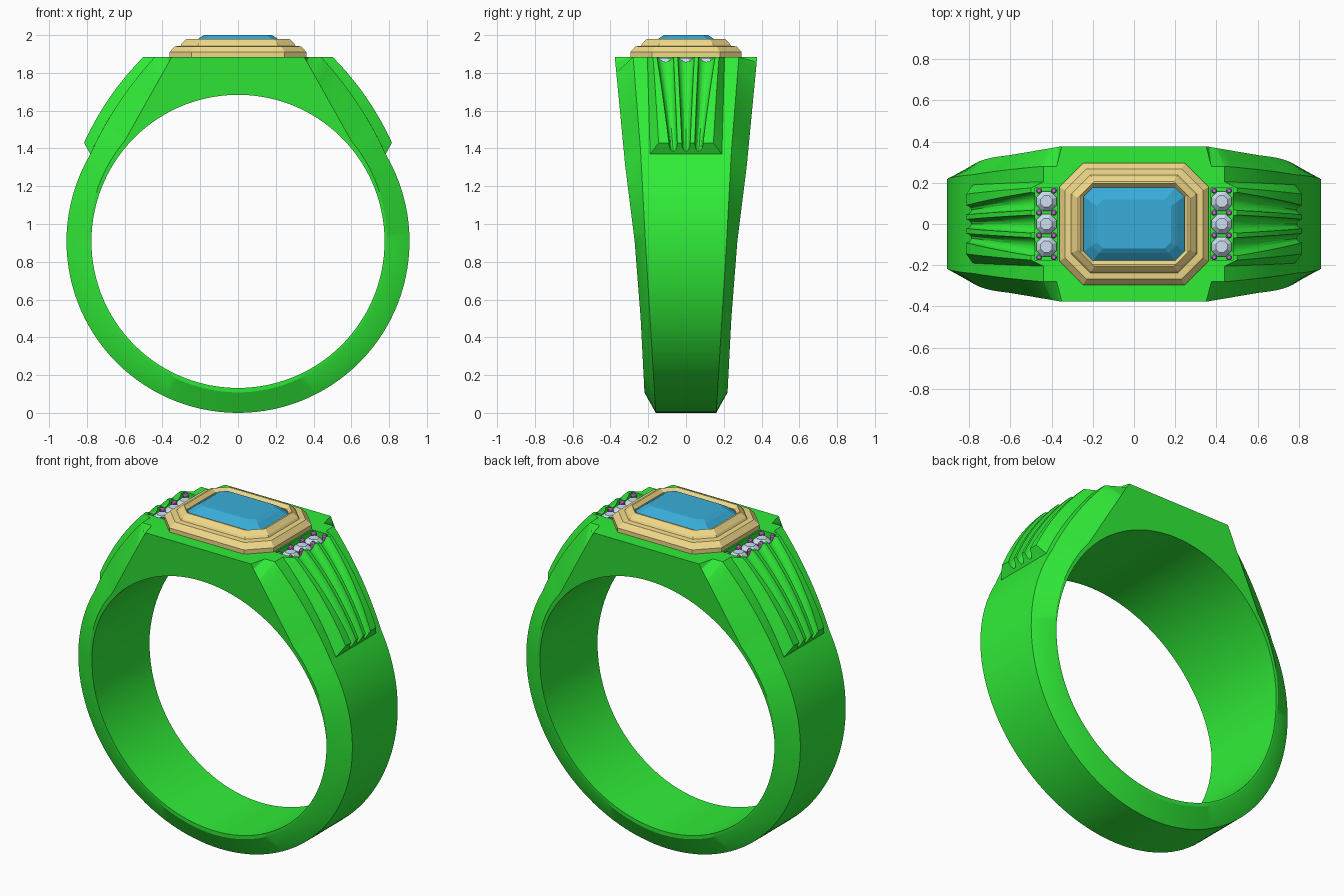
import bpy, bmesh, math

if "Cube" in bpy.data.objects:
    bpy.data.objects.remove(bpy.data.objects["Cube"])

C = 0.908                      # height of the ring centre
R_OUT, R_IN, TOP = 0.908, 0.776, 1.885


def material(name, rgb):
    m = bpy.data.materials.new(name)
    m.diffuse_color = (*rgb, 1)
    m.use_nodes = True
    m.node_tree.nodes["Principled BSDF"].inputs["Base Color"].default_value = m.diffuse_color
    return m


GREEN = material("green_metal", (0.03, 0.85, 0.04))
GOLD = material("gold_metal", (0.88, 0.70, 0.25))
BLUE = material("blue_stone", (0.04, 0.42, 0.70))
PALE = material("pale_stone", (0.62, 0.74, 0.88))
PURPLE = material("purple_metal", (0.50, 0.18, 0.62))


def loft(name, rings, mat, closed=False, smooth=None):
    """Skin a list of equal-length point loops; cap the ends or close the loop."""
    bm = bmesh.new()
    vs = [[bm.verts.new(p) for p in r] for r in rings]
    n = len(rings[0])
    for i in range(len(rings) if closed else len(rings) - 1):
        a, b = vs[i], vs[(i + 1) % len(rings)]
        for j in range(n):
            k = (j + 1) % n
            bm.faces.new((a[j], a[k], b[k], b[j]))
    if not closed:
        bm.faces.new(vs[0])
        bm.faces.new(vs[-1])
    bmesh.ops.remove_doubles(bm, verts=bm.verts, dist=1e-5)
    bmesh.ops.recalc_face_normals(bm, faces=bm.faces)
    me = bpy.data.meshes.new(name)
    bm.to_mesh(me)
    bm.free()
    ob = bpy.data.objects.new(name, me)
    bpy.context.collection.objects.link(ob)
    me.materials.append(mat)
    if smooth:
        bpy.ops.object.select_all(action='DESELECT')
        bpy.context.view_layer.objects.active = ob
        ob.select_set(True)
        bpy.ops.object.shade_smooth_by_angle(angle=math.radians(smooth))
    return ob


def interp(keys, x):
    for (a, u), (b, v) in zip(keys, keys[1:]):
        if x <= b:
            return u + (v - u) * max(0, (x - a) / (b - a))
    return keys[-1][1]


def arc(p, q, bulge, t):
    """Point on a gently bowed line from p to q."""
    dx, dz = q[0] - p[0], q[1] - p[1]
    k = bulge * 4 * t * (1 - t) / math.hypot(dx, dz)
    return p[0] + dx * t + dz * k, p[1] + dz * t - dx * k


def ray(poly, a):
    """Where a ray at angle a from the ring centre meets a polyline."""
    c, s = math.cos(a), math.sin(a)
    for p, q in zip(poly, poly[1:]):
        if math.atan2(q[1] - C, q[0]) >= a - 1e-7:
            dx, dz, pz = q[0] - p[0], q[1] - p[1], p[1] - C
            r = (p[0] * dz - pz * dx) / (c * dz - s * dx)
            return r * c, C + r * s


# ring body: shank with chamfered sides rising to a flat top
SH0, SH1 = (0.782, 1.37), (0.44, TOP)
shoulder = [arc(SH0, SH1, 0.025, i / 12) for i in range(13)] + [(0, TOP)]
M0, M1 = (0.60, 1.44), (0.35, TOP)
side_line = [M0, M1, (0, TOP)]
a_sh0, a_sh1, a_m0, a_m1 = [math.atan2(p[1] - C, p[0]) for p in (SH0, SH1, M0, M1)]
MID_W = [(0, .215), (.11, .22), (.5, .24), (.91, .272), (1.31, .322), (TOP, .377)]
OUT_W = [(0, .16), (.91, .215), (1.38, .24), (TOP, .28)]


def section(a, sx):
    c, s = math.cos(a), math.sin(a)
    inner = (R_IN * c, C + R_IN * s)
    outer = ray(shoulder, a) if a > a_sh0 else (R_OUT * c, C + R_OUT * s)
    if a > a_m0:
        mid = ray(side_line, a)
    else:
        r = interp([(-math.pi / 2, .80), (0, .786), (a_m0, math.hypot(M0[0], M0[1] - C))], a)
        mid = (r * c, C + r * s)
    wo = .377 if a > a_m1 - 1e-6 else interp(OUT_W, outer[1])
    half = [(outer, wo), (mid, interp(MID_W, mid[1])), (inner, interp(MID_W, inner[1]))]
    return ([(sx * p[0], w, p[1]) for p, w in half]
            + [(sx * p[0], -w, p[1]) for p, w in reversed(half)])


N = 60
angles = sorted([-math.pi / 2 + math.pi * i / N for i in range(N + 1)] + [a_sh0, a_sh1, a_m0, a_m1])
rings = [section(a, 1) for a in angles] + [section(a, -1) for a in angles[-2:0:-1]]
body = loft("ring_body", rings, GREEN, closed=True, smooth=25)


# fluted shoulder panels: raised pads with three fanned grooves
def panel_section(t, sx, flat=False):
    b = arc((0.782, 1.37), SH1, 0.025, t)
    c = arc((0.815, 1.43), (0.50, TOP), 0.025, t)
    base, crown = 0.19 + 0.015 * t, 0.145 + 0.03 * t
    pitch, g = 0.068 + 0.042 * t, 0.022 + 0.022 * t
    prof = [(-base, -0.5), (-base, 0), (-crown, 1)]
    for k in (-1, 0, 1):
        for i in range(9):
            u = math.pi * i / 8
            prof.append((k * pitch - g * math.cos(u), 1 - 0.75 * math.sin(u)))
    prof += [(crown, 1), (base, 0), (base, -0.5)]
    pts = []
    for y, h in prof:
        if flat:
            h = min(h, 0)
        pts.append((sx * (b[0] + h * (c[0] - b[0])), y, b[1] + h * (c[1] - b[1])))
    return pts


panels = []
for sx, side in ((1, "right"), (-1, "left")):
    secs = [panel_section(0, sx, True)] + [panel_section(i / 14, sx) for i in range(15)]
    panels.append(loft("fluted_panel_" + side, secs, GREEN, smooth=25))


def octagon(hx, hy, cut, z, cx=0):
    q = [(hx, hy - cut), (hx - cut, hy)]
    pts = q + [(-x, y) for x, y in q[::-1]]
    pts += [(-x, -y) for x, y in pts]
    return [(cx + x, y, z) for x, y in pts]


def disc(x, y, r, z, n):
    return [(x + r * math.cos(2 * math.pi * (i + .5) / n),
             y + r * math.sin(2 * math.pi * (i + .5) / n), z) for i in range(n)]


# recesses for the side stones, cut from the body and panels
for sx in (1, -1):
    box = [[(sx * x, y, z) for x, y in ((.37, -.175), (.48, -.175), (.48, .175), (.37, .175))]
           for z in (1.84, 1.95)]
    cutter = loft("seat_cutter", box, GREEN)
    cutter.hide_render = True
    for ob in [body] + panels:
        mod = ob.modifiers.new("seat", 'BOOLEAN')
        mod.operation, mod.solver, mod.object = 'DIFFERENCE', 'EXACT', cutter
        bpy.context.view_layer.objects.active = ob
        bpy.ops.object.modifier_apply(modifier=mod.name)
    bpy.data.objects.remove(cutter)

# stepped octagonal bezel
steps = [(.362, .295, .115, 1.87), (.362, .295, .115, 1.91), (.335, .268, .105, 1.94),
         (.305, .238, .092, 1.943), (.298, .231, .09, 1.955), (.272, .206, .08, 1.98),
         (.262, .196, .06, 1.98), (.244, .178, .045, 1.96), (.244, .178, .045, 1.87)]
loft("bezel", [octagon(*s) for s in steps], GOLD, closed=True)

# large step-cut centre stone
cuts = [(.10, .05, .02, 1.80), (.246, .18, .045, 1.93), (.246, .18, .045, 1.95),
        (.205, .14, .035, 1.985), (.18, .118, .03, 2.0)]
loft("centre_stone", [octagon(*s) for s in cuts], BLUE)

# side stones and their prongs
for sx, side in ((1, "right"), (-1, "left")):
    x = sx * 0.425
    for i, y in enumerate((-.11, 0, .11)):
        gem = [disc(x, y, r, z, 8) for r, z in ((.01, 1.80), (.052, 1.852), (.052, 1.857), (.03, 1.878))]
        loft(f"side_stone_{side}_{i}", gem, PALE)
    for i, y in enumerate((-.162, -.055, .055, .162)):
        for j, dx in enumerate((-.036, .036)):
            prong = [disc(x + dx, y, r, z, 12) for r, z in ((.015, 1.82), (.015, 1.876), (.009, 1.884))]
            loft(f"prong_{side}_{i}_{j}", prong, PURPLE, smooth=30)
